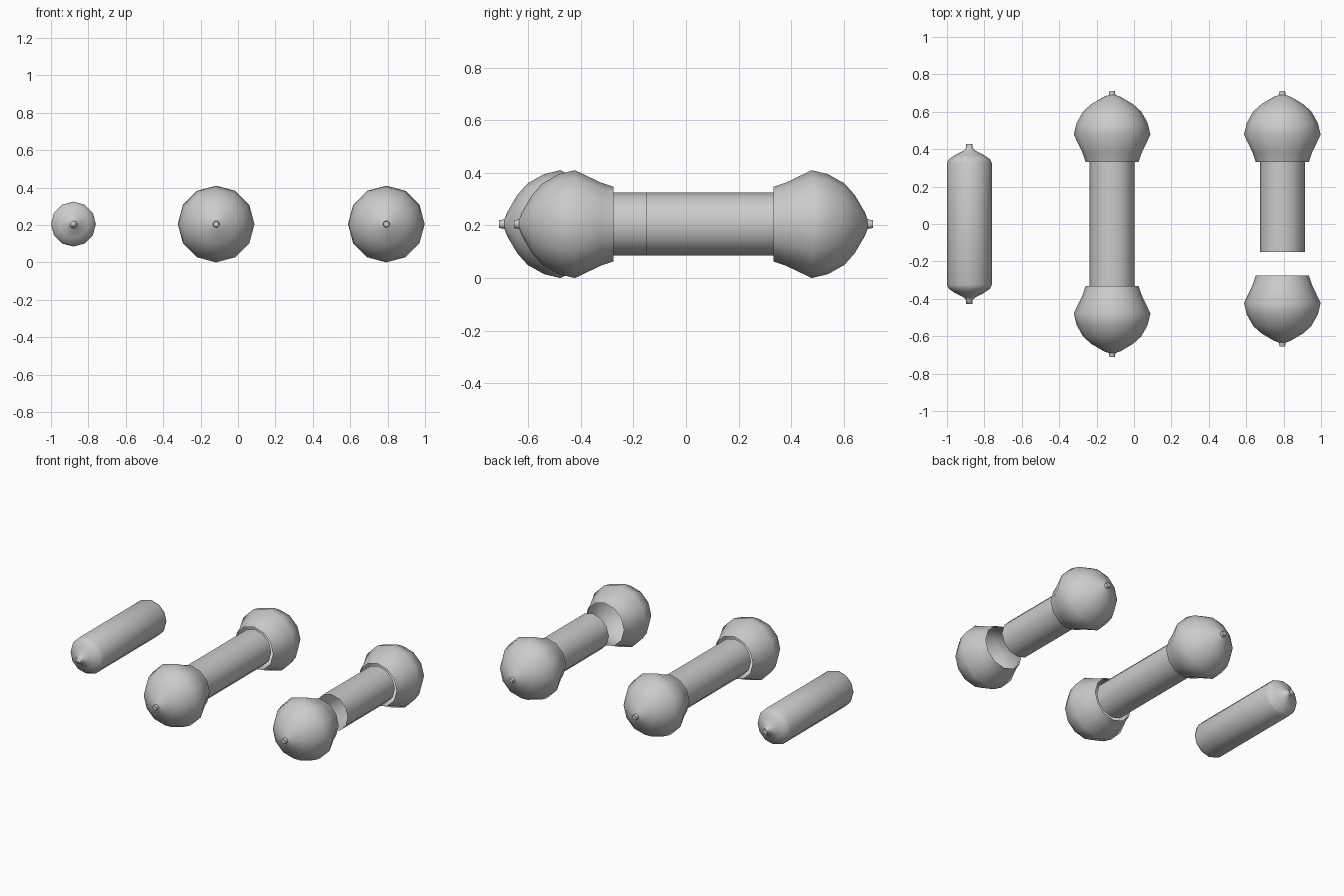
import bpy, bmesh, math

if "Cube" in bpy.data.objects:
    bpy.data.objects.remove(bpy.data.objects["Cube"])

SIDES = 12
Z = 0.205


def lathe(name, profile, x, y=0.0, flip=1, cap_last=True):
    """Turn a (radius, y) profile around the y axis; flip=-1 mirrors it front to back."""
    bm = bmesh.new()
    rings = []
    for r, py in profile:
        rings.append([bm.verts.new((r * math.sin(2 * math.pi * i / SIDES), flip * py,
                                    r * math.cos(2 * math.pi * i / SIDES)))
                      for i in range(SIDES)])
    for a, b in zip(rings, rings[1:]):
        for i in range(SIDES):
            j = (i + 1) % SIDES
            quad = (a[i], a[j], b[j], b[i])
            bm.faces.new(quad[::-1] if flip > 0 else quad)
    if cap_last:
        bm.faces.new(rings[-1])
    bmesh.ops.recalc_face_normals(bm, faces=bm.faces)
    # point the shell outwards
    if sum(f.normal.x * f.calc_center_median().x +
           f.normal.z * f.calc_center_median().z for f in bm.faces) < 0:
        bmesh.ops.reverse_faces(bm, faces=bm.faces)
    mesh = bpy.data.meshes.new(name)
    bm.to_mesh(mesh)
    bm.free()
    ob = bpy.data.objects.new(name, mesh)
    ob.location = (x, y, Z)
    bpy.context.collection.objects.link(ob)
    bpy.ops.object.select_all(action='DESELECT')
    ob.select_set(True)
    bpy.context.view_layer.objects.active = ob
    bpy.ops.object.shade_smooth_by_angle(angle=math.radians(50))
    return ob


# Hollow bulb, from its open mouth to the small tip
BULB = [(0.142, 0.332), (0.158, 0.38), (0.205, 0.478), (0.19, 0.54), (0.155, 0.602),
        (0.11, 0.642), (0.045, 0.68), (0.018, 0.69), (0.015, 0.71)]
# Half of the slim capsule, then mirrored to both ends
HALF = [(0.12, 0.325), (0.11, 0.347), (0.075, 0.37), (0.03, 0.393),
        (0.017, 0.408), (0.017, 0.427)]

# Slim closed capsule on the left
body = [(r, -y) for r, y in reversed(HALF)] + HALF
capsule = lathe("slim_capsule", body, -0.88)
bm = bmesh.new()
bm.from_mesh(capsule.data)
bmesh.ops.holes_fill(bm, edges=[e for e in bm.edges if e.is_boundary], sides=SIDES)
bmesh.ops.recalc_face_normals(bm, faces=bm.faces)
bm.to_mesh(capsule.data)
bm.free()

# Assembled tube with a bulb on both ends
lathe("middle_tube", [(0.12, -0.345), (0.12, 0.345)], -0.117, cap_last=False)
lathe("middle_bulb_back", BULB, -0.117)
lathe("middle_bulb_front", BULB, -0.117, flip=-1)

# Opened set: front bulb pulled away from a shorter visible tube
lathe("opened_tube", [(0.12, -0.15), (0.12, 0.345)], 0.793, cap_last=False)
lathe("opened_bulb_back", BULB, 0.793)
lathe("opened_bulb_front", BULB, 0.793, y=0.056, flip=-1)
